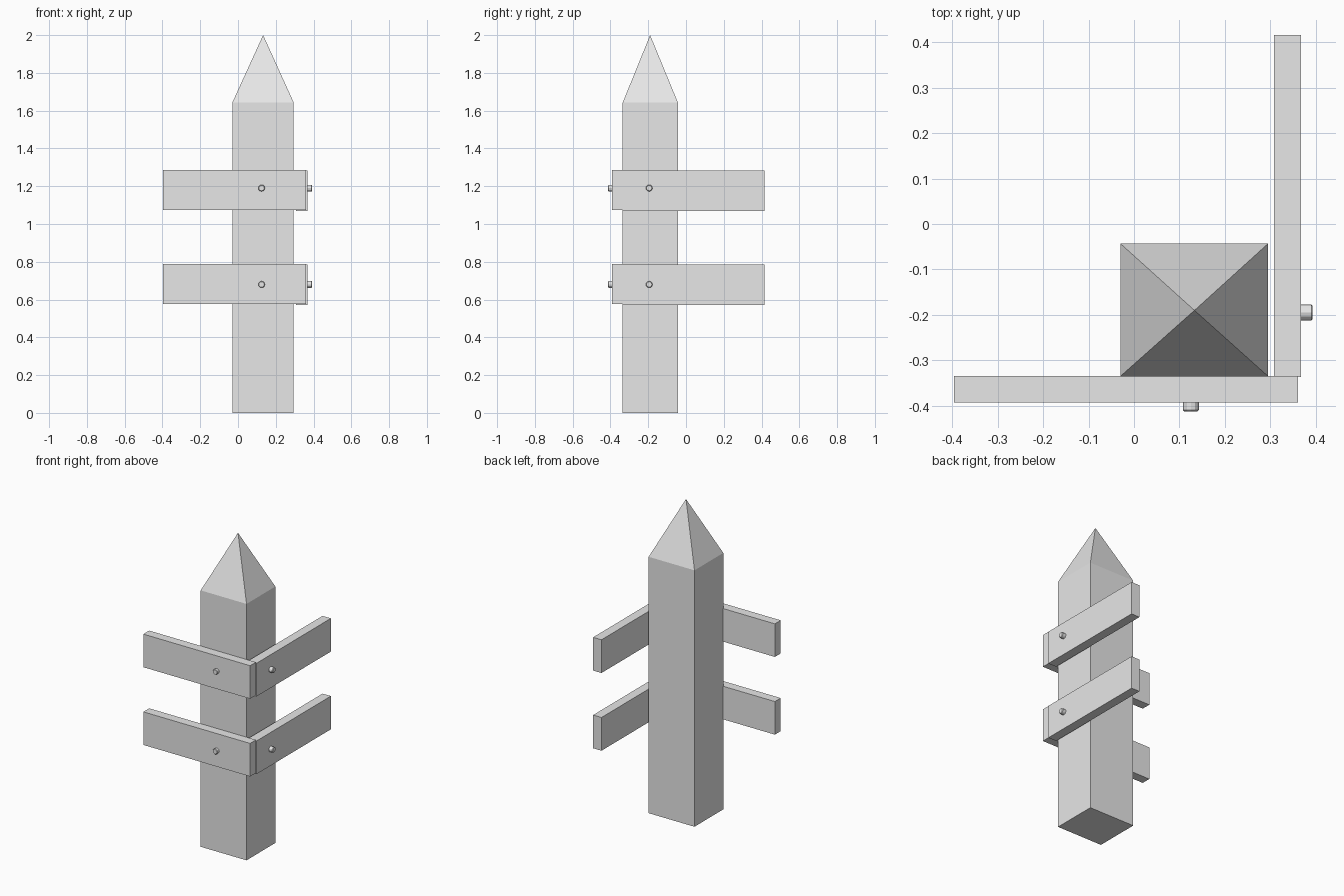
import bpy, bmesh, math
from mathutils import Matrix

if "Cube" in bpy.data.objects:
    bpy.data.objects.remove(bpy.data.objects["Cube"])

grey = bpy.data.materials.new("light grey")
grey.diffuse_color = (0.8, 0.8, 0.8, 1)
grey.use_nodes = True
grey.node_tree.nodes["Principled BSDF"].inputs["Base Color"].default_value = grey.diffuse_color


def finish(name, bm):
    bmesh.ops.recalc_face_normals(bm, faces=bm.faces)
    mesh = bpy.data.meshes.new(name)
    bm.to_mesh(mesh)
    bm.free()
    mesh.materials.append(grey)
    obj = bpy.data.objects.new(name, mesh)
    bpy.context.collection.objects.link(obj)
    return obj


def box_bm(lo, hi):
    bm = bmesh.new()
    bmesh.ops.create_cube(bm, size=1)
    for v in bm.verts:
        for i in range(3):
            v.co[i] = hi[i] if v.co[i] > 0 else lo[i]
    return bm


def bolt(name, base, rot, length):
    # short cylinder along local z with a small bevel on the outer rim
    bm = bmesh.new()
    bmesh.ops.create_cone(bm, cap_ends=True, segments=12, radius1=0.0175,
                          radius2=0.0175, depth=length,
                          matrix=Matrix.Translation((0, 0, length / 2)))
    rim = [e for e in bm.edges if all(v.co.z > length * 0.9 for v in e.verts)]
    bmesh.ops.bevel(bm, geom=rim, offset=0.003, segments=1, affect='EDGES')
    bmesh.ops.transform(bm, matrix=Matrix.Translation(base) @ rot, verts=bm.verts)
    finish(name, bm)


# post with pointed top
bm = box_bm((-0.03, -0.335, 0), (0.295, -0.043, 1.643))
top = max(bm.faces, key=lambda f: f.calc_center_median().z)
tip = bmesh.ops.poke(bm, faces=[top])["verts"][0]
tip.co = (0.133, -0.19, 2.0)
finish("post", bm)

to_front = Matrix.Rotation(math.pi / 2, 4, 'X')
to_right = Matrix.Rotation(math.pi / 2, 4, 'Y')

# two rows of rails, one rail to the left and one to the back
for row, z in (("lower", 0.683), ("upper", 1.181)):
    finish(row + "_front_rail",
           box_bm((-0.396, -0.393, z - 0.106), (0.361, -0.334, z + 0.106)))
    finish(row + "_side_rail",
           box_bm((0.308, -0.337, z - 0.111), (0.367, 0.416, z + 0.102)))
    zb = 0.68 if row == "lower" else 1.19
    bolt(row + "_front_bolt", (0.125, -0.36, zb), to_front, 0.052)
    bolt(row + "_side_bolt", (0.34, -0.195, zb), to_right, 0.053)
